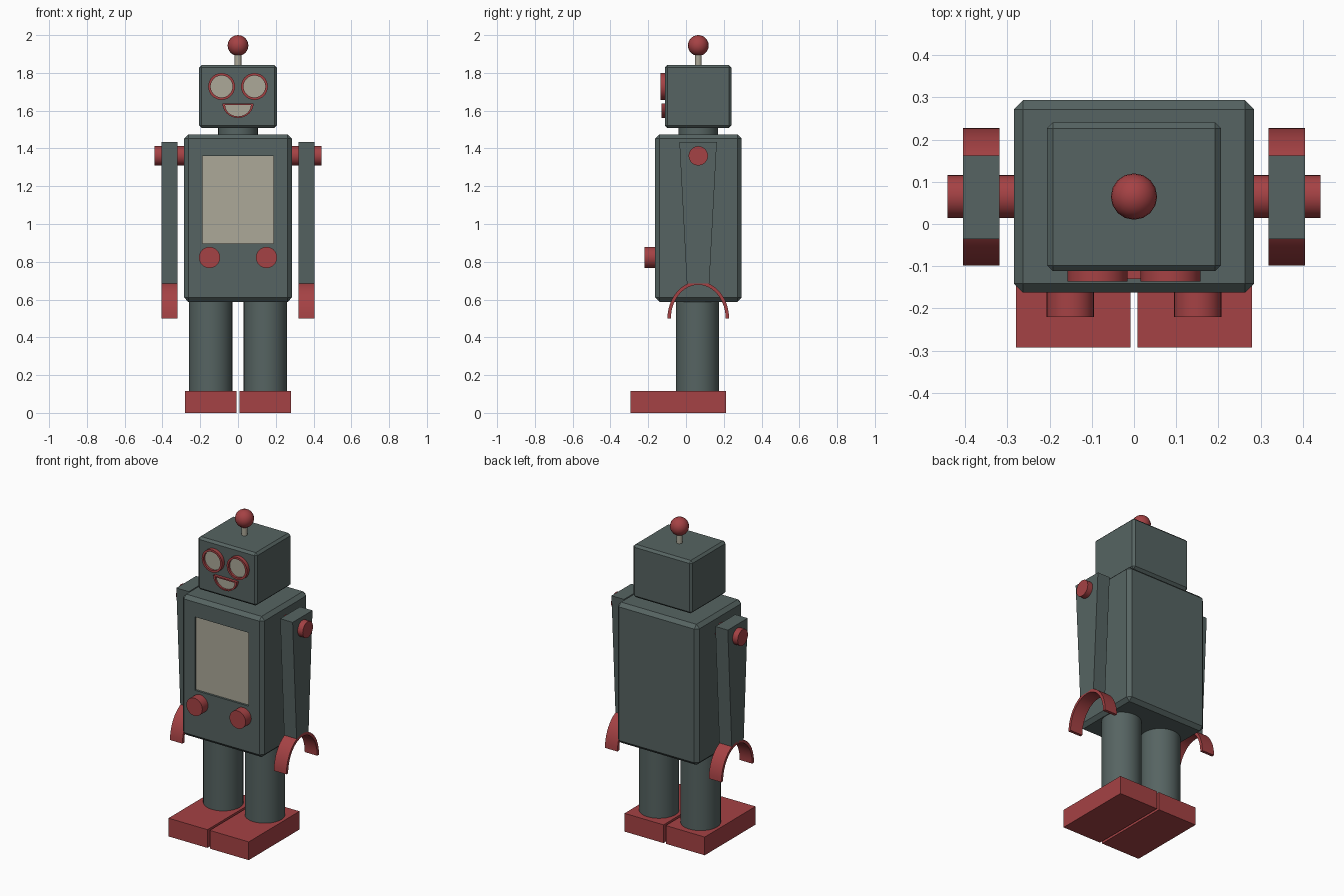
import bpy, bmesh
from math import pi, sin, cos
from mathutils import Matrix

if "Cube" in bpy.data.objects:
    bpy.data.objects.remove(bpy.data.objects["Cube"])

CY = 0.065  # depth centre of the torso, head and limbs


def material(name, rgb):
    m = bpy.data.materials.new(name)
    m.diffuse_color = (*rgb, 1)
    m.use_nodes = True
    m.node_tree.nodes["Principled BSDF"].inputs["Base Color"].default_value = m.diffuse_color
    return m


STEEL = material("steel", (0.093, 0.127, 0.122))
RED = material("red", (0.376, 0.054, 0.058))
CREAM = material("cream", (0.413, 0.392, 0.314))


def finish(bm, name, mat, smooth=False):
    bmesh.ops.recalc_face_normals(bm, faces=bm.faces[:])
    me = bpy.data.meshes.new(name)
    bm.to_mesh(me)
    bm.free()
    ob = bpy.data.objects.new(name, me)
    bpy.context.collection.objects.link(ob)
    me.materials.append(mat)
    if smooth:
        bpy.ops.object.select_all(action='DESELECT')
        ob.select_set(True)
        bpy.context.view_layer.objects.active = ob
        bpy.ops.object.shade_smooth_by_angle(angle=pi / 6)
    return ob


def box(name, mat, lo, hi, bevel=0, taper=None):
    bm = bmesh.new()
    bmesh.ops.create_cube(bm, size=1)
    for v in bm.verts:
        v.co = [(l + h) / 2 + c * (h - l) for l, h, c in zip(lo, hi, v.co)]
    if taper:  # narrow the bottom in depth
        mid = (lo[1] + hi[1]) / 2
        for v in bm.verts:
            if v.co.z < (lo[2] + hi[2]) / 2:
                v.co.y = mid + (v.co.y - mid) * taper
    if bevel:
        bmesh.ops.bevel(bm, geom=bm.edges[:], offset=bevel, segments=1, affect='EDGES')
    return finish(bm, name, mat)


def cylinder(name, mat, centre, r, depth, axis='Z', sides=32):
    rot = {'X': Matrix.Rotation(pi / 2, 4, 'Y'), 'Y': Matrix.Rotation(pi / 2, 4, 'X'),
           'Z': Matrix()}[axis]
    bm = bmesh.new()
    bmesh.ops.create_cone(bm, cap_ends=True, segments=sides, radius1=r, radius2=r,
                          depth=depth, matrix=Matrix.Translation(centre) @ rot)
    return finish(bm, name, mat, True)


def band(name, mat, outer, inner, place, a, b, closed):
    """Strip between two 2D outlines, given thickness from a to b."""
    bm = bmesh.new()
    rings = [[bm.verts.new(place(p, d)) for p in pts]
             for pts, d in ((outer, a), (outer, b), (inner, b), (inner, a))]
    n = len(outer)
    for i in range(n if closed else n - 1):
        j = (i + 1) % n
        for k in range(4):
            r, s = rings[k], rings[(k + 1) % 4]
            bm.faces.new((r[i], r[j], s[j], s[i]))
    if not closed:
        for i in (0, n - 1):
            bm.faces.new([r[i] for r in rings])
    return finish(bm, name, mat, True)


def plate(name, mat, pts, place, a, b):
    bm = bmesh.new()
    f = bm.faces.new([bm.verts.new(place(p, a)) for p in pts])
    new = bmesh.ops.extrude_face_region(bm, geom=[f])["geom"]
    for v in new:
        if isinstance(v, bmesh.types.BMVert):
            v.co.y = b
    return finish(bm, name, mat, True)


def arc(cx, cz, rx, rz, start, end, n):
    return [(cx + rx * cos(start + (end - start) * i / n),
             cz + rz * sin(start + (end - start) * i / n)) for i in range(n + 1)]


def facing_front(p, d):
    return (p[0], d, p[1])


def facing_side(p, d):
    return (d, p[0], p[1])


# Torso with a recessed chest window
body = box("body", STEEL, (-0.285, -0.163, 0.588), (0.285, 0.294, 1.475), 0.022)
cutter = box("window_cutter", STEEL, (-0.187, -0.2, 0.897), (0.187, -0.148, 1.36))
cutter.hide_render = True
cutter.hide_viewport = True
cut = body.modifiers.new("window", 'BOOLEAN')
cut.object = cutter
cut.operation = 'DIFFERENCE'
cut.solver = 'EXACT'
box("chest_panel", CREAM, (-0.187, -0.150, 0.897), (0.187, -0.146, 1.36))

# Neck, head and antenna
cylinder("neck", STEEL, (0, CY, 1.49), 0.105, 0.06)
box("head", STEEL, (-0.206, -0.112, 1.508), (0.206, 0.241, 1.842), 0.014)
cylinder("antenna_rod", CREAM, (0, CY, 1.87), 0.018, 0.08, sides=16)
bm = bmesh.new()
bmesh.ops.create_uvsphere(bm, u_segments=16, v_segments=12, radius=0.055,
                          matrix=Matrix.Translation((0, CY, 1.945)))
finish(bm, "antenna_ball", RED, True)

# Mouth: half-round rim around a cream plate
lip_out = arc(0, 1.638, 0.082, 0.076, pi, 2 * pi, 20)
lip_in = arc(0, 1.630, 0.068, 0.060, pi, 2 * pi, 20)
band("mouth_rim", RED, lip_out, lip_in, facing_front, -0.130, -0.105, True)
plate("mouth", CREAM, lip_in, facing_front, -0.119, -0.106)

for side, s in (("left", 1), ("right", -1)):
    def pair(x0, x1):
        return sorted((s * x0, s * x1))

    # Eye: raised rim around a set-back disc
    ring = [arc(s * 0.087, 1.728, r, r, 0, 2 * pi, 32)[:-1] for r in (0.071, 0.058)]
    band(side + "_eye_rim", RED, *ring, facing_front, -0.136, -0.105, True)
    cylinder(side + "_eye", CREAM, (s * 0.087, -0.114, 1.728), 0.0585, 0.018, 'Y')

    # Control knob
    cylinder(side + "_knob", RED, (s * 0.151, -0.185, 0.823), 0.056, 0.07, 'Y')

    # Shoulder axle, tapered arm and hooked hand
    cylinder(side + "_shoulder", RED, (s * 0.356, CY, 1.361), 0.051, 0.172, 'X')
    x0, x1 = pair(0.319, 0.406)
    box(side + "_arm", STEEL, (x0, -0.035, 0.685), (x1, 0.163, 1.435), taper=0.6)
    band(side + "_hand", RED, arc(CY, 0.5, 0.163, 0.196, 0, pi, 24),
         arc(CY, 0.5, 0.145, 0.178, 0, pi, 24), facing_side, x0, x1, False)

    # Leg and foot
    cylinder(side + "_leg", STEEL, (s * 0.145, 0.061, 0.35), 0.115, 0.49)
    x0, x1 = pair(0.008, 0.280)
    box(side + "_foot", RED, (x0, -0.293, 0), (x1, 0.213, 0.115))
